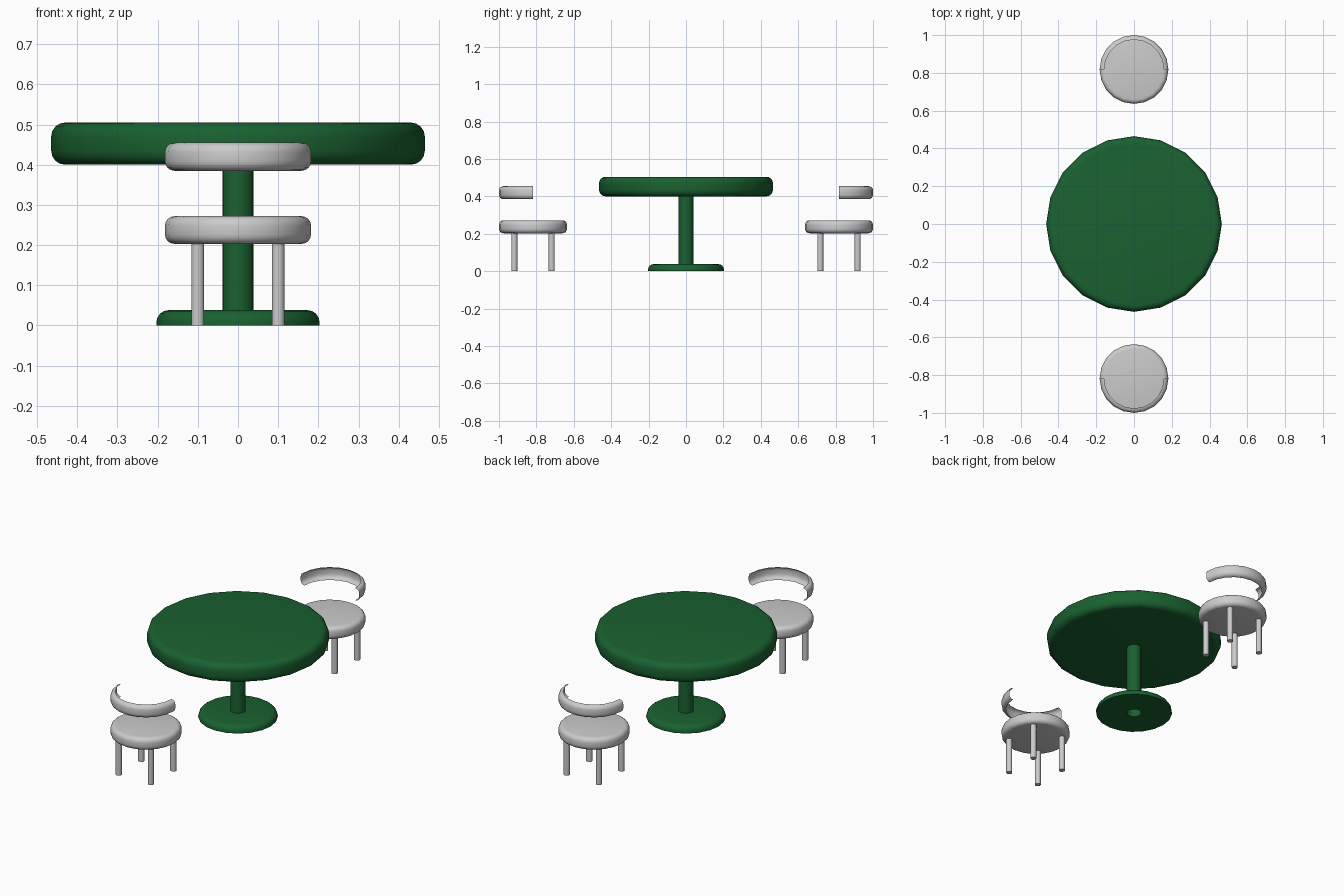
import bpy, bmesh
from math import sin, cos, pi

if "Cube" in bpy.data.objects:
    bpy.data.objects.remove(bpy.data.objects["Cube"])

SIDES = 20
green = bpy.data.materials.new("green")
green.diffuse_color = (0.01, 0.12, 0.03, 1)
green.use_nodes = True
green.node_tree.nodes["Principled BSDF"].inputs["Base Color"].default_value = green.diffuse_color


def arc(r, z, rad, a0, a1, n=4):
    """Points of a rounded rim corner in (radius, height)."""
    return [(r + rad * cos(a0 + (a1 - a0) * i / n), z + rad * sin(a0 + (a1 - a0) * i / n))
            for i in range(n + 1)]


def rim(r, z0, z1, rad):
    """Outer edge profile, rounded below and above."""
    return arc(r - rad, z0 + rad, rad, -pi / 2, 0) + arc(r - rad, z1 - rad, rad, 0, pi / 2)


def lathe(name, profile, loc=(0, 0, 0), sides=SIDES, start=0, sweep=2 * pi, mat=None):
    """Revolve a (radius, height) profile; radius 0 becomes a pole."""
    full = sweep > 2 * pi - 0.01
    steps = sides if full else sides + 1
    bm = bmesh.new()
    rings = []
    for r, z in profile:
        if r == 0:
            rings.append([bm.verts.new((0, 0, z))] * steps)
        else:
            rings.append([bm.verts.new((r * cos(start + sweep * i / sides),
                                        r * sin(start + sweep * i / sides), z))
                          for i in range(steps)])
    for a, b in zip(rings, rings[1:]):
        for i in range(sides):
            j = (i + 1) % steps
            quad = list(dict.fromkeys([a[i], a[j], b[j], b[i]]))
            bm.faces.new(quad)
    me = bpy.data.meshes.new(name)
    bm.to_mesh(me)
    bm.free()
    ob = bpy.data.objects.new(name, me)
    ob.location = loc
    bpy.context.collection.objects.link(ob)
    if mat:
        me.materials.append(mat)
    bpy.ops.object.select_all(action='DESELECT')
    ob.select_set(True)
    bpy.context.view_layer.objects.active = ob
    bpy.ops.object.shade_smooth_by_angle(angle=pi / 5)
    return ob


# Pedestal table: round top, column open at the floor, ring-shaped foot
lathe("table_top", [(0, 0.40)] + rim(0.465, 0.40, 0.505, 0.035) + [(0, 0.505)], mat=green)
lathe("table_column", [(0.039, 0), (0.039, 0.40)], mat=green)
lathe("table_foot", [(0.039, 0), (0.203, 0)] + arc(0.173, 0.008, 0.03, 0, pi / 2) + [(0.039, 0.038)],
      mat=green)

# Two chairs facing the table
for label, s in (("front", -1), ("back", 1)):
    cy = 0.818 * s
    lathe(label + "_seat", [(0, 0.203)] + rim(0.182, 0.203, 0.272, 0.024) + [(0, 0.272)], (0, cy, 0))
    # Curved half-ring backrest on the outer side
    lathe(label + "_backrest", rim(0.182, 0.385, 0.455, 0.024), (0, cy, 0), sides=SIDES // 2,
          start=0 if s > 0 else pi, sweep=pi)
    for x in (-0.1, 0.1):
        for dy in (-0.1, 0.1):
            lathe(label + "_chair_leg", [(0, 0), (0.016, 0), (0.016, 0.205)], (x, cy + dy, 0))
